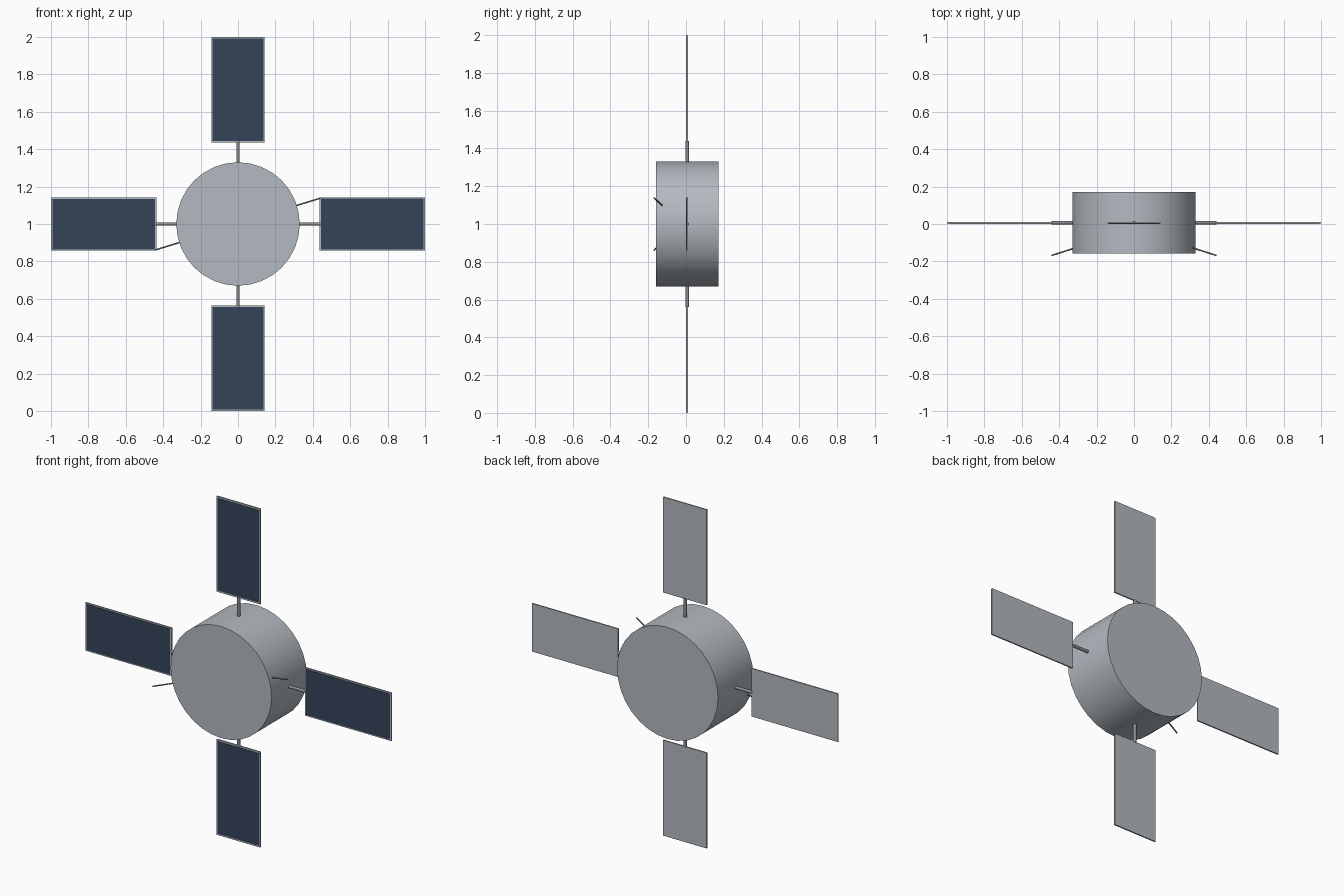
import bpy, math
from mathutils import Vector, Matrix

cube = bpy.data.objects.get("Cube")
if cube:
    bpy.data.objects.remove(cube, do_unlink=True)


def material(name, rgb):
    m = bpy.data.materials.new(name)
    m.use_nodes = True
    m.diffuse_color = (*rgb, 1)
    m.node_tree.nodes["Principled BSDF"].inputs["Base Color"].default_value = (*rgb, 1)
    return m


silver = material("silver_grey", (0.45, 0.49, 0.53))
navy = material("solar_navy", (0.033, 0.057, 0.102))
steel = material("steel_grey", (0.25, 0.27, 0.29))

CENTRE = Vector((0, 0.007, 1))
SIDES = {"left": 0, "top": 90, "right": 180, "bottom": 270}


def rod(name, start, end, radius, mat, sides):
    axis = end - start
    bpy.ops.mesh.primitive_cylinder_add(
        vertices=sides, radius=radius, depth=axis.length, location=(start + end) / 2,
        rotation=axis.to_track_quat("Z", "Y").to_euler())
    ob = bpy.context.object
    ob.name = name
    ob.data.materials.append(mat)
    bpy.ops.object.shade_smooth_by_angle(angle=math.radians(40))
    return ob


def plate(name, size, offset, turn, mat):
    bpy.ops.mesh.primitive_cube_add(size=1)
    ob = bpy.context.object
    ob.name = name
    ob.data.transform(Matrix.LocRotScale(Vector(offset), None, Vector(size)))
    ob.location = CENTRE
    ob.rotation_euler = (0, -turn, 0)
    ob.data.materials.append(mat)


# Drum body, axis running front to back
half = Vector((0, 0.165, 0))
rod("drum_body", CENTRE - half, CENTRE + half, 0.33, silver, 32)

# Four arms, each with a framed solar panel facing the front
for side, degrees in SIDES.items():
    turn = math.radians(degrees)
    out = Vector((math.cos(turn), 0, math.sin(turn)))
    rod(side + "_strut", CENTRE + out * 0.3, CENTRE + out * 0.44, 0.009, steel, 12)
    plate(side + "_panel_frame", (0.564, 0.008, 0.284), (0.718, 0, 0), turn, silver)
    plate(side + "_solar_cells", (0.546, 0.003, 0.27), (0.718, -0.0045, 0), turn, navy)

# Two slanted whip antennas at the front rim
for side, s in (("left", 1), ("right", -1)):
    rod(side + "_antenna", Vector((0.29 * s, -0.12, 1 + 0.092 * s)),
        Vector((0.44 * s, -0.168, 1 + 0.138 * s)), 0.004, steel, 8)
